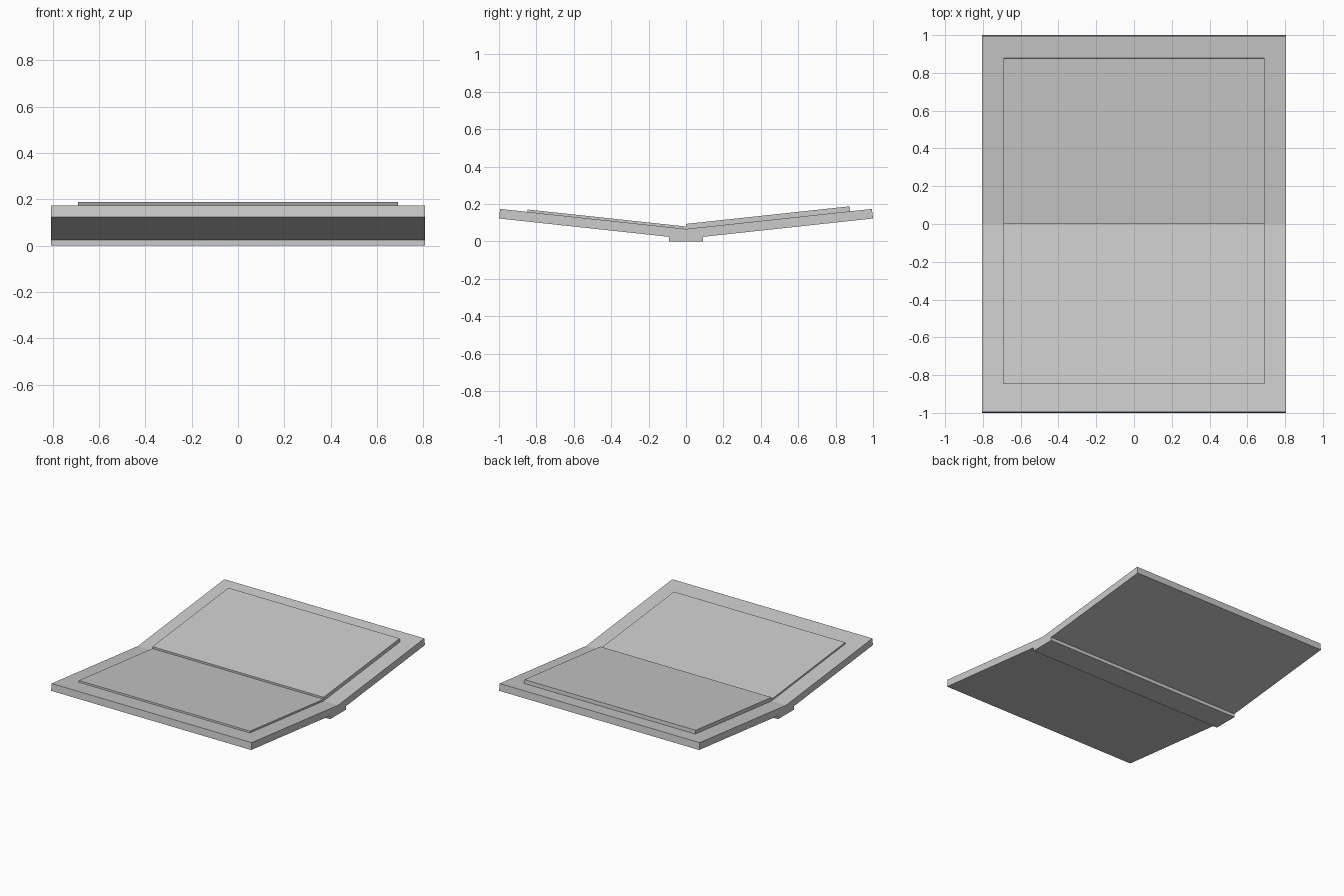
import bpy
import bmesh

cube = bpy.data.objects.get("Cube")
if cube:
    bpy.data.objects.remove(cube, do_unlink=True)

grey = bpy.data.materials.new("light grey")
grey.use_nodes = True
colour = (0.6, 0.6, 0.6, 1)
grey.diffuse_color = colour
grey.node_tree.nodes["Principled BSDF"].inputs["Base Color"].default_value = colour


def extrude_profile(name, profile, half_width):
    """Sweep a closed (y, z) outline along x, centred on x = 0."""
    bm = bmesh.new()
    face = bm.faces.new([bm.verts.new((-half_width, y, z)) for y, z in profile])
    swept = bmesh.ops.extrude_face_region(bm, geom=[face])["geom"]
    verts = [v for v in swept if isinstance(v, bmesh.types.BMVert)]
    bmesh.ops.translate(bm, verts=verts, vec=(2 * half_width, 0, 0))
    bmesh.ops.recalc_face_normals(bm, faces=bm.faces)
    mesh = bpy.data.meshes.new(name)
    bm.to_mesh(mesh)
    bm.free()
    mesh.materials.append(grey)
    obj = bpy.data.objects.new(name, mesh)
    bpy.context.collection.objects.link(obj)
    return obj


SLOPE = 0.107   # rise of each opened cover
FOLD = 0.067    # height of the inner fold


def page_block(name, side, length, thickness):
    """Slab of pages lying on one sloping cover."""
    end = FOLD + SLOPE * length
    tilt = SLOPE * thickness
    outline = [(0, FOLD), (side * length, end),
               (side * (length - tilt), end + thickness), (0, FOLD + thickness)]
    extrude_profile(name, outline, 0.69)


# Opened cover with the spine below the fold, mirrored front to back
half = [(0.092, 0), (0.092, 0.025), (1, 0.123), (0.994, 0.174)]
outline = half + [(0, FOLD)] + [(-y, z) for y, z in reversed(half)]
extrude_profile("cover_and_spine", outline, 0.806)

# Thick stack of pages at the back, thin stack at the front
page_block("back_pages", 1, 0.878, 0.027)
page_block("front_pages", -1, 0.848, 0.013)
